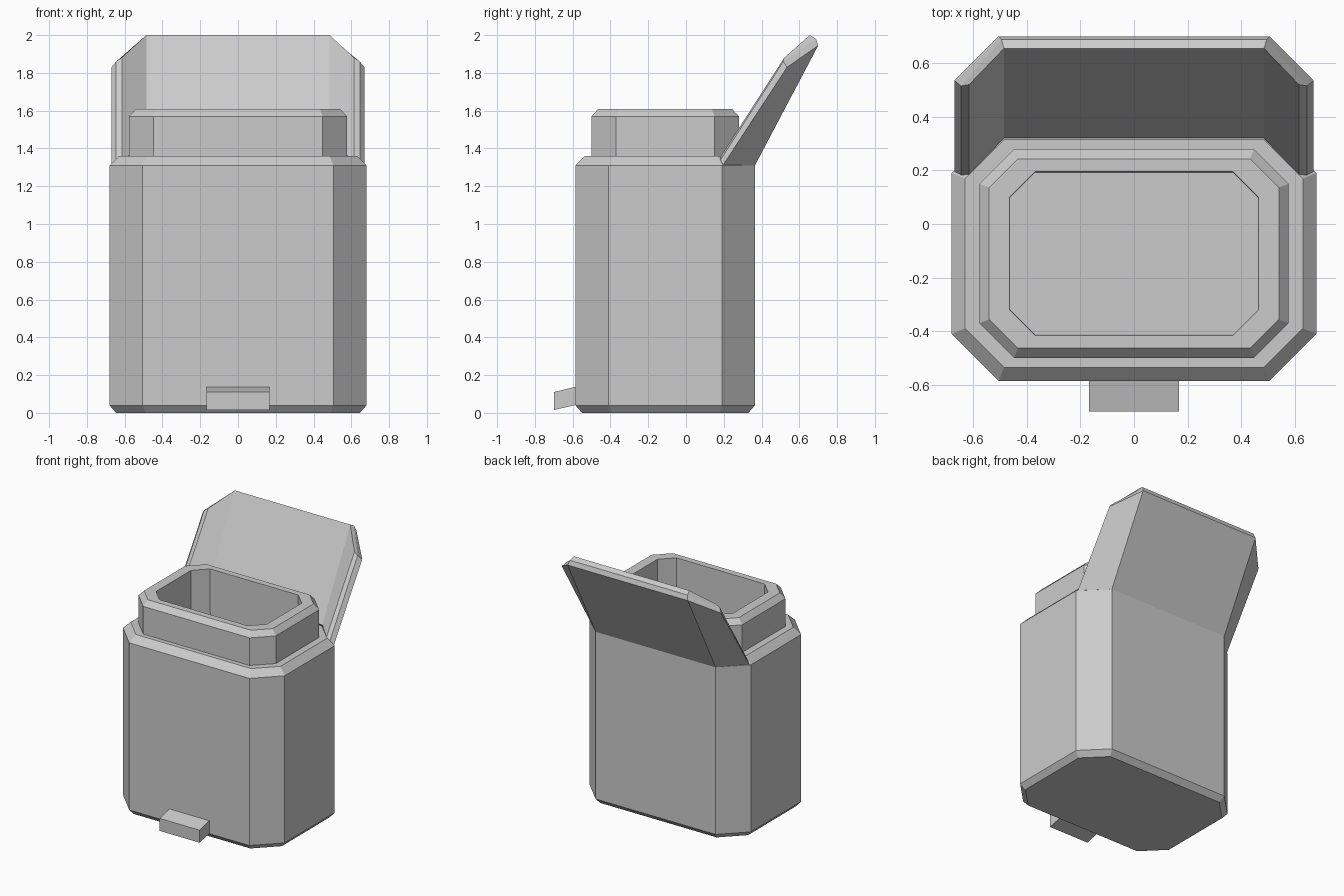
import bpy
import bmesh

if "Cube" in bpy.data.objects:
    bpy.data.objects.remove(bpy.data.objects["Cube"])

CY = -0.11  # centre of the bin in y


def make_object(name, bm):
    bmesh.ops.recalc_face_normals(bm, faces=bm.faces)
    mesh = bpy.data.meshes.new(name)
    bm.to_mesh(mesh)
    bm.free()
    obj = bpy.data.objects.new(name, mesh)
    bpy.context.collection.objects.link(obj)
    return obj


def octagon(bm, hx, hy, c, z):
    """Rectangle with cut corners: half sizes hx, hy and corner cut c."""
    quarter = [(hx, hy - c), (hx - c, hy)]
    pts = quarter + [(-x, y) for x, y in reversed(quarter)]
    pts += [(-x, -y) for x, y in pts]
    return [bm.verts.new((x, CY + y, z)) for x, y in pts]


def loft(name, sections, cap_start=False, cap_end=False):
    bm = bmesh.new()
    rings = [octagon(bm, *s) for s in sections]
    for a, b in zip(rings, rings[1:]):
        for i in range(8):
            j = (i + 1) % 8
            bm.faces.new((a[i], a[j], b[j], b[i]))
    if cap_start:
        bm.faces.new(rings[0])
    if cap_end:
        bm.faces.new(rings[-1])
    return make_object(name, bm)


# Outer shell with bevelled foot and shoulder
loft("bin_body", [
    (0.645, 0.44, 0.155, 0.0),
    (0.68, 0.475, 0.175, 0.04),
    (0.68, 0.475, 0.175, 1.31),
    (0.63, 0.425, 0.146, 1.36),
    (0.577, 0.39, 0.13, 1.36),
], cap_start=True)

# Raised neck with bevelled rim, continuing down as the inner bucket
loft("inner_bucket", [
    (0.577, 0.39, 0.13, 1.36),
    (0.577, 0.39, 0.13, 1.57),
    (0.54, 0.353, 0.107, 1.61),
    (0.465, 0.305, 0.095, 1.61),
    (0.463, 0.303, 0.095, 0.1),
], cap_end=True)

# Open lid: three panels, bent like the back of the body
# rows: outer base, outer top, rim top, inner top, inner base, rim base
wing = [(0.67, 0.195, 1.31), (0.67, 0.535, 1.83), (0.645, 0.515, 1.86),
        (0.615, 0.52, 1.88), (0.615, 0.185, 1.36), (0.645, 0.18, 1.335)]
panel = [(0.505, 0.365, 1.31), (0.505, 0.70, 1.945), (0.495, 0.688, 1.98),
         (0.485, 0.655, 2.0), (0.485, 0.32, 1.365), (0.495, 0.35, 1.335)]
bm = bmesh.new()
columns = [[bm.verts.new((s * x, y, z)) for x, y, z in pts]
           for s, pts in ((-1, wing), (-1, panel), (1, panel), (1, wing))]
for a, b in zip(columns, columns[1:]):
    for i in range(6):
        j = (i + 1) % 6
        bm.faces.new((a[i], a[j], b[j], b[i]))
for col in (columns[0], columns[-1]):
    bm.faces.new((col[0], col[1], col[2], col[5]))
    bm.faces.new((col[5], col[2], col[3], col[4]))
make_object("lid", bm)

# Foot pedal
bm = bmesh.new()
profile = [(-0.70, 0.015), (-0.57, 0.045), (-0.57, 0.142), (-0.70, 0.11)]
left, right = [[bm.verts.new((x, y, z)) for y, z in profile] for x in (-0.168, 0.168)]
bm.faces.new(left)
bm.faces.new(right)
for i in range(4):
    j = (i + 1) % 4
    bm.faces.new((left[i], left[j], right[j], right[i]))
make_object("pedal", bm)
